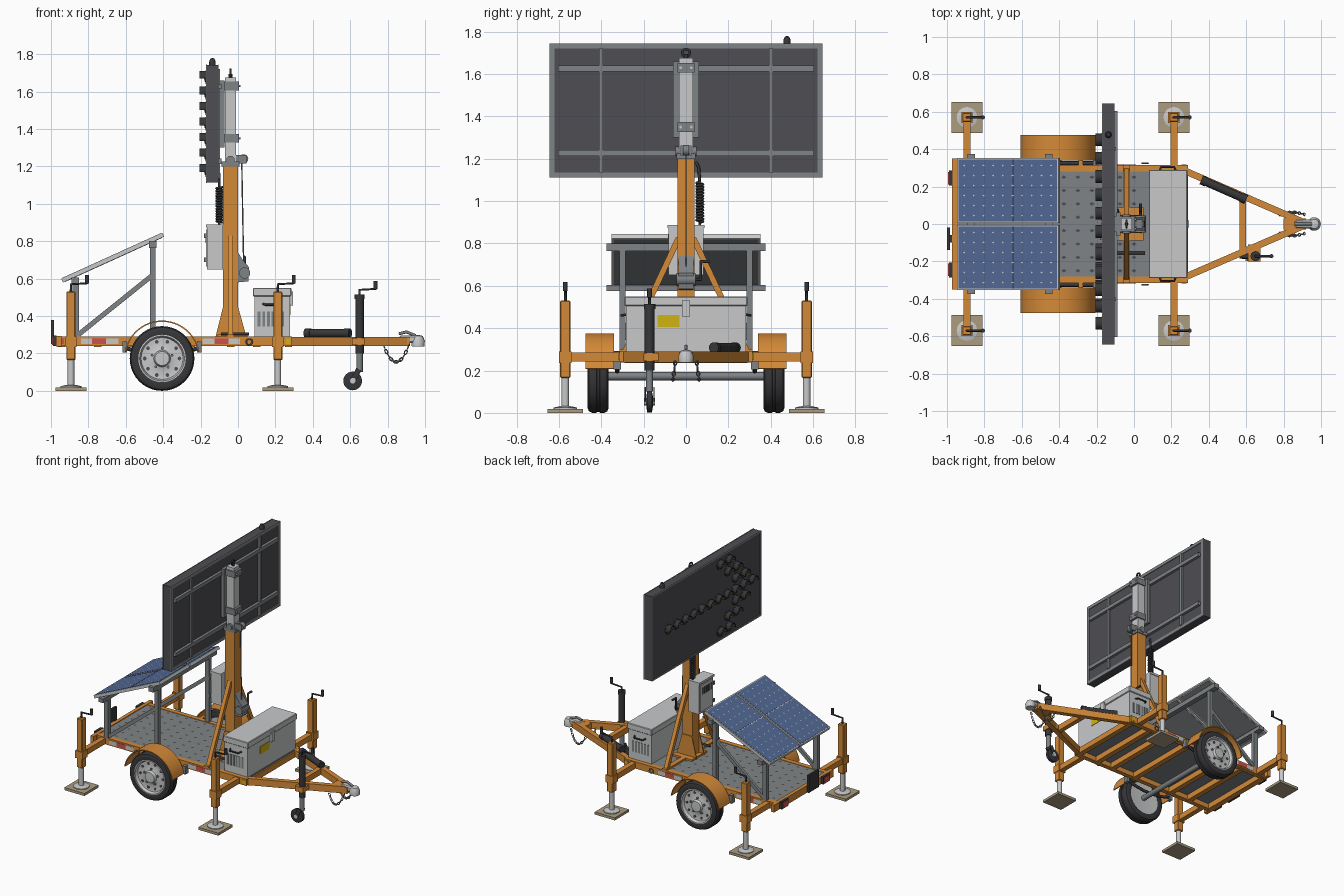
import bpy, bmesh, math
from mathutils import Vector as V, Matrix as X

if "Cube" in bpy.data.objects:
    bpy.data.objects.remove(bpy.data.objects["Cube"])

def mat(name, r, g, b):
    m = bpy.data.materials.new(name)
    m.diffuse_color = [((c / 255 + .055) / 1.055) ** 2.4 for c in (r, g, b)] + [1]
    m.use_nodes = True
    m.node_tree.nodes["Principled BSDF"].inputs["Base Color"].default_value = m.diffuse_color
    return m
ORANGE, BLACK = mat("orange_paint", 212, 138, 56), mat("black_rubber", 55, 55, 58)
DARK, STEEL = mat("sign_charcoal", 78, 77, 82), mat("steel_grey", 128, 132, 134)
LIGHT, BLUE = mat("light_grey", 200, 201, 202), mat("solar_blue", 82, 104, 148)
YELLOW, TAN = mat("amber_yellow", 208, 180, 16), mat("pad_tan", 172, 156, 128)
RED = mat("reflector_red", 208, 80, 78)

def finish(name, bm, m, smooth=False, M=None):
    bmesh.ops.recalc_face_normals(bm, faces=bm.faces)
    if M: bm.transform(M)
    me = bpy.data.meshes.new(name)
    bm.to_mesh(me); bm.free()
    me.materials.append(m)
    if smooth:
        for p in me.polygons: p.use_smooth = True
        me.set_sharp_from_angle(angle=math.radians(38))
    ob = bpy.data.objects.new(name, me)
    bpy.context.collection.objects.link(ob)
    return ob

def box(name, x0, x1, y0, y1, z0, z1, m, M=None, bevel=0):
    bm = bmesh.new()
    bmesh.ops.create_cube(bm, size=1)
    for v in bm.verts:
        v.co = ((x0 + x1) / 2 + v.co.x * (x1 - x0), (y0 + y1) / 2 + v.co.y * (y1 - y0), (z0 + z1) / 2 + v.co.z * (z1 - z0))
    if bevel: bmesh.ops.bevel(bm, geom=bm.edges[:], offset=bevel, segments=1, affect='EDGES')
    return finish(name, bm, m, False, M)

def frame(a, b):  # local z runs from a to b
    d = (b - a).normalized()
    u = V((0, 0, 1)) if abs(d.z) < .99 else V((1, 0, 0))
    s = u.cross(d).normalized()
    return X.Translation(a) @ X((s, d.cross(s), d)).transposed().to_4x4()

def beam(name, a, b, w, h, m):
    a, b = V(a), V(b)
    return box(name, -w / 2, w / 2, -h / 2, h / 2, 0, (b - a).length, m, frame(a, b))

def lathe(name, prof, a, b, m, n=24):  # profile of (radius, height), axis a->b
    bm = bmesh.new()
    vs = [bm.verts.new((r, 0, h)) for r, h in prof]
    es = [bm.edges.new(p) for p in zip(vs, vs[1:])]
    bmesh.ops.spin(bm, geom=vs + es, angle=math.tau, steps=n, axis=(0, 0, 1), cent=(0, 0, 0), use_merge=True)
    bmesh.ops.remove_doubles(bm, verts=bm.verts, dist=1e-5)
    return finish(name, bm, m, True, frame(V(a), V(b)))

def cyl(name, a, b, r, m, n=16):
    L = (V(b) - V(a)).length
    return lathe(name, [(0, 0), (r, 0), (r, L), (0, L)], a, b, m, n)

def prism(name, pts, y0, y1, m, M=None):  # xz outline extruded along y
    bm = bmesh.new()
    f = bm.faces.new([bm.verts.new((x, y0, z)) for x, z in pts])
    e = bmesh.ops.extrude_face_region(bm, geom=[f])
    bmesh.ops.translate(bm, vec=(0, y1 - y0, 0), verts=[v for v in e['geom'] if isinstance(v, bmesh.types.BMVert)])
    return finish(name, bm, m, True, M)

def pipe(name, pts, r, m):
    cu = bpy.data.curves.new(name, 'CURVE')
    cu.dimensions, cu.bevel_depth, cu.bevel_resolution, cu.use_fill_caps = '3D', r, 2, True
    sp = cu.splines.new('POLY'); sp.points.add(len(pts) - 1)
    for p, c in zip(sp.points, pts): p.co = (*c, 1)
    ob = bpy.data.objects.new(name, cu)
    me = bpy.data.meshes.new_from_object(ob)
    bpy.data.objects.remove(ob)
    me.materials.clear(); me.materials.append(m)
    bpy.context.collection.objects.link(bpy.data.objects.new(name, me))

def diamonds(name, M, xs, ys, z, r, m):
    bm = bmesh.new()
    for x in xs:
        for y in ys:
            bm.faces.new([bm.verts.new(p) for p in ((x + r, y, z), (x, y + r * .7, z), (x - r, y, z), (x, y - r * .7, z))])
    finish(name, bm, m, False, M)

def arc(r, n, a0, a1, cx=0, cz=0):
    return [(cx + r * math.cos(a0 + (a1 - a0) * i / n), cz + r * math.sin(a0 + (a1 - a0) * i / n)) for i in range(n + 1)]

def crank(name, x, y, z):
    pipe(name, [(x, y, z), (x, y, z + .04), (x + .085, y, z + .045), (x + .085, y, z + .07)], .007, BLACK)
    cyl(name + "_grip", (x + .085, y, z + .045), (x + .085, y, z + .088), .011, BLACK, 10)

# chassis and deck
for s in (1, -1):
    box("side_rail", -.96, .29, s * .28, s * .315, .24, .29, ORANGE)
    beam("tongue_rail", (.27, s * .285, .264), (.9, s * .012, .264), .036, .05, ORANGE)
for x in (-.945, -.75, -.58, -.25, -.04, .1, .27):
    box("cross_member", x - .02, x + .02, -.29, .29, .235, .277, ORANGE)
box("rear_bumper", -.972, -.945, -.35, .35, .238, .292, ORANGE)
box("deck_plate", -.945, .28, -.282, .282, .277, .287, STEEL)
diamonds("deck_tread", X(), [-.9 + .075 * i for i in range(13)], [-.25 + .0715 * i for i in range(8)], .2885, .014, DARK)
box("tongue_cross", .565, .6, -.14, .14, .242, .286, ORANGE)
box("tongue_nose", .8, .92, -.03, .03, .24, .288, ORANGE)
# coupler and safety chains
box("coupler_body", .86, .96, -.024, .024, .255, .295, LIGHT, bevel=.008)
lathe("coupler_socket", [(0, 0), (.034, 0), (.036, .03), (.025, .055), (0, .062)], (.963, 0, .238), (.963, 0, 1), LIGHT, 20)
pipe("coupler_lever", [(.95, 0, .295), (.9, 0, .315), (.86, 0, .305)], .008, STEEL)
for s in (1, -1):
    for i in range(11):
        t = i / 10
        p = V((.78 + .13 * t, s * (.05 + .012 * math.sin(3 * t)), .24 - .33 * t * (1 - t) - .005 * t))
        q = V((.13, 0, -.33 * (1 - 2 * t)))
        bm = bmesh.new()
        ring = []
        for j in range(8):
            a = j * math.tau / 8
            c, d = V((math.cos(a) * .007, 0, math.sin(a) * .013)), V((math.cos(a), 0, math.sin(a)))
            ring.append([bm.verts.new(c + d * .0035 * math.cos(k * math.pi / 2) + V((0, .0035 * math.sin(k * math.pi / 2), 0))) for k in range(4)])
        for j in range(8):
            for k in range(4):
                bm.faces.new((ring[j][k], ring[j - 1][k], ring[j - 1][k - 3], ring[j][k - 3]))
        finish("chain_link", bm, STEEL, True, frame(p, p + q) @ X.Rotation(i % 2 * math.pi / 2, 4, 'Z'))
# tongue jack
jx, jy = .65, -.172
cyl("jack_tube", (jx, jy, .2), (jx, jy, .5), .023, BLACK)
cyl("jack_cap", (jx, jy, .49), (jx, jy, .515), .027, BLACK)
cyl("jack_inner", (jx, jy, .1), (jx, jy, .21), .017, STEEL)
box("jack_mount", .61, .675, -.2, -.11, .245, .283, ORANGE)
crank("jack_crank", jx, jy, .5)
for s in (1, -1):
    beam("jack_fork", (.645, jy + s * .021, .115), (.612, jy + s * .021, .05), .006, .03, BLACK)
lathe("jack_wheel", [(0, 0), (.028, 0), (.05, .004), (.05, .026), (.028, .03), (0, .03)], (.613, jy - .015, .053), (.613, jy, .053), BLACK)
cyl("jack_hub", (.613, jy - .026, .053), (.613, jy + .026, .053), .017, LIGHT)
# document canister
cyl("canister", (.37, .232, .308), (.59, .135, .308), .022, BLACK)
for a, b in (((.36, .236, .308), (.39, .223, .308)), ((.57, .144, .308), (.6, .131, .308))):
    cyl("canister_cap", a, b, .025, BLACK)

# wheels, fenders, axle, springs
wx, wz = -.406, .173
cyl("axle", (wx, -.38, wz), (wx, .38, wz), .019, STEEL)
for s in (1, -1):
    a, b = (wx, s * .415, wz), (wx, s * 1, wz)
    lathe("tyre", [(.125, -.045), (.15, -.05), (.166, -.043), (.173, -.028), (.173, -.008), (.168, -.006), (.168, .006), (.173, .008), (.173, .028), (.166, .043), (.15, .05), (.125, .045)], a, b, BLACK, 40)
    lathe("rim", [(0, -.03), (.128, -.04), (.132, .045), (.12, .046), (.112, .025), (.075, .02), (.045, .03), (.038, .048), (0, .05)], a, b, LIGHT, 32)
    for i in range(5):
        t = i * math.tau / 5 + .3
        cx, cz = wx + .056 * math.cos(t), wz + .056 * math.sin(t)
        cyl("lug_nut", (cx, s * .435, cz), (cx, s * .452, cz), .008, STEEL, 6)
    for i in range(10):
        t = i * math.tau / 10
        cx, cz = wx + .093 * math.cos(t), wz + .093 * math.sin(t)
        cyl("rim_hole", (cx, s * .43, cz), (cx, s * .44, cz), .01, DARK, 10)
    prism("fender", arc(.203, 24, .18, math.pi - .18, wx, wz) + arc(.196, 24, math.pi - .18, .18, wx, wz), s * .34, s * .475, ORANGE)
    for dx in (-.12, .12):
        box("fender_stay", wx + dx - .012, wx + dx + .012, s * .31, s * .36, .262, .29, ORANGE)
    pipe("leaf_spring", [(wx + .2 * t, s * .325, .195 + .035 * t * t) for t in (-1, -.6, -.2, .2, .6, 1)], .011, BLACK)
    for dx in (-.2, .2):
        box("spring_hanger", wx + dx - .012, wx + dx + .012, s * .308, s * .342, .205, .265, STEEL)

# four stabilizer legs
for x in (-.893, .213):
    for s in (1, -1):
        y = s * .57
        box("stabilizer_arm", x - .019, x + .019, s * .28, s * .55, .242, .284, ORANGE)
        box("stabilizer_collar", x - .03, x + .03, y - .03, y + .03, .235, .29, ORANGE)
        box("stabilizer_tube", x - .024, x + .024, y - .024, y + .024, .165, .53, ORANGE, bevel=.004)
        cyl("stabilizer_leg", (x, y, .03), (x, y, .18), .018, LIGHT)
        lathe("stabilizer_foot", [(0, 0), (.055, 0), (.055, .007), (.025, .014), (0, .014)], (x, y, .018), (x, y, 1), LIGHT)
        box("ground_pad", x - .083, x + .083, y - .083, y + .083, 0, .019, TAN)
        crank("stabilizer_crank", x, y, .53)

# mast
box("mast_base", -.11, .05, -.088, .088, .287, .3, ORANGE)
box("mast_sill", -.058, -.022, -.315, .315, .287, .3, ORANGE)
box("mast_outer", -.08, 0, -.04, .04, .29, 1.21, ORANGE)
box("mast_inner", -.07, -.01, -.033, .033, 1.2, 1.675, LIGHT)
box("mast_collar", -.088, .008, -.046, .046, 1.2, 1.225, STEEL)
for s in (1, -1):
    beam("mast_brace", (-.04, s * .285, .295), (-.04, s * .035, .825), .028, .028, ORANGE)
    prism("mast_gusset", [(-.12, .29), (-.08, .45), (0, .45), (.045, .29)], s * .04, s * .047, ORANGE)
    box("collar_ear", -.06, .045, s * .017, s * .025, 1.215, 1.262, STEEL)
for z in (1.35, 1.63):
    box("sign_clamp", -.112, .006, -.041, .041, z - .023, z + .023, STEEL)
    for s in (1, -1):
        cyl("clamp_bolt", (0, s * .025, z), (.013, s * .025, z), .007, LIGHT, 6)
box("sign_bracket", -.095, -.073, -.062, .062, 1.3, 1.66, STEEL)
cyl("mast_eye_post", (-.04, 0, 1.67), (-.04, 0, 1.695), .01, BLACK)
pipe("mast_eye", [(-.04, y, z) for y, z in arc(.018, 12, 0, math.tau, 0, 1.7)], .006, BLACK)
cyl("pulley", (.03, -.015, 1.24), (.03, .015, 1.24), .025, STEEL)
cyl("pivot_pin", (-.04, -.05, 1.235), (-.04, .05, 1.235), .022, STEEL)
pipe("lift_cable", [(.02, 0, 1.23), (.03, 0, .68)], .0035, STEEL)
# winch
prism("winch_body", [(0, .58), (.055, .585), (.06, .66), (.025, .7), (0, .74)], -.035, .035, STEEL)
cyl("winch_drum", (.035, -.045, .63), (.035, .045, .63), .03, STEEL)
pipe("winch_handle", [(.035, .04, .63), (.035, .07, .63), (.035, .07, .715), (.035, .11, .715)], .008, BLACK)
cyl("mast_lock_bar", (-.09, -.155, .305), (.06, -.155, .305), .008, BLACK)
# coiled cable
pipe("coil_cable", [(-.1 + .016 * math.cos(i * .7), .065 + .016 * math.sin(i * .7), .9 + .19 * i / 126) for i in range(127)], .006, BLACK)
pipe("coil_lead", [(-.1, .065, 1.09), (-.1, .06, 1.16), (-.12, .04, 1.2)], .007, BLACK)
pipe("coil_tail", [(-.1, .065, .87), (-.1, .065, .91)], .007, BLACK)
# control box
box("control_box", -.165, -.08, -.083, .083, .65, .88, LIGHT)
box("control_box_lid", -.172, -.08, -.088, .088, .872, .888, LIGHT)
box("control_door", -.171, -.164, -.072, .072, .665, .862, LIGHT)
for y in (-.05, -.025, 0, .025, .05):
    box("control_vent", -.174, -.17, y - .008, y + .008, .79, .84, DARK)
for z in (.7, .83):
    box("control_latch", -.181, -.168, -.086, -.068, z - .012, z + .012, STEEL)

# tool box
box("tool_box", .088, .278, -.283, .283, .288, .51, LIGHT)
box("tool_box_lid", .08, .285, -.29, .29, .505, .55, LIGHT, bevel=.004)
box("tool_latch", .28, .293, -.02, .02, .455, .53, LIGHT)
box("warning_label", .277, .281, -.135, -.03, .405, .462, YELLOW)
for s in (1, -1):
    for i in range(6):
        box("tool_vent", .105 + i * .025, .12 + i * .025, s * .282, s * .287, .345, .425, STEEL)
    pipe("tool_handle", [(.135, s * .28, .465), (.145, s * .305, .46), (.215, s * .305, .46), (.225, s * .28, .465)], .006, BLACK)

# arrow sign
box("sign_panel", -.166, -.108, -.643, .643, 1.113, 1.743, DARK)
for xa, xb in ((-.108, -.103), (-.17, -.166)):
    w = .024 if xa > -.15 else .012
    for s in (1, -1):
        box("sign_border_side", xa, xb, s * .645, s * (.645 - w), 1.111, 1.745, STEEL)
        zc = 1.428 + s * .317
        box("sign_border_edge", xa, xb, -.645, .645, zc - s * w, zc, STEEL)
for s in (1, -1):
    box("sign_rib", -.108, -.095, s * .392, s * .412, 1.135, 1.72, STEEL)
    box("sign_rail", -.108, -.088, -.605, .605, 1.413 + s * .2, 1.441 + s * .2, STEEL)
lathe("sign_sensor", [(0, 0), (.017, 0), (.017, .018), (.011, .033), (0, .037)], (-.137, .477, 1.743), (-.137, .477, 2), BLACK)
# lamps with visors, arranged as an arrow towards -y
lamps = [(-.53 + .098 * i, 0) for i in range(11)]
for k in (-3, -2, -1, 1, 2, 3):
    lamps += [(-.53 + .09 * abs(k) + d, k) for d in (0, .1)]
T = X.Rotation(math.pi / 2, 4, 'Z')
visor = prism("lamp_visor", arc(.034, 14, -.25, math.pi + .25) + arc(.029, 14, math.pi + .25, -.25), 0, .04, BLACK, T)
ring = lathe("lamp_ring", [(0, 0), (.036, 0), (.036, .008), (0, .008)], (0, 0, 0), (-1, 0, 0), BLACK, 20)
lens = lathe("lamp_lens", [(.027, .008), (.022, .013), (0, .016)], (0, 0, 0), (-1, 0, 0), YELLOW, 20)
for i, (y, k) in enumerate(lamps):
    for src in (visor, ring, lens):
        ob = src
        if i:
            ob = src.copy()
            bpy.context.collection.objects.link(ob)
        ob.location = (-.166, y, 1.428 + k * .083)

# solar array
P = X.Translation((-.67, 0, .712)) @ X.Rotation(-math.atan2(.245, .54), 4, 'Y')
for s in (1, -1):
    box("solar_frame", -.297, .297, s * .006, s * .352, -.011, .011, LIGHT, P)
    box("solar_back", -.285, .285, s * .018, s * .34, -.013, -.011, STEEL, P)
    for a, b in ((-.289, .032), (.037, .289)):
        box("solar_cells", a, b, s * .013, s * .345, .011, .013, BLUE, P)
    diamonds("cell_marks", P, [-.255 + .0567 * i for i in range(10)], [s * (.045 + .0536 * i) for i in range(6)], .0142, .007, LIGHT)
    box("rear_post", -.885, -.85, s * .285, s * .315, .287, .6, STEEL)
    box("front_post", -.47, -.44, s * .285, s * .315, .287, .79, STEEL)
    beam("array_brace", (-.86, s * .3, .295), (-.455, s * .3, .62), .02, .026, STEEL)
box("array_rail_low", -.89, -.85, -.375, .375, .575, .605, STEEL)
box("array_rail_high", -.475, -.435, -.375, .375, .765, .8, STEEL)

# lights, plate and reflective tape
for s in (1, -1):
    box("tail_light_body", -.99, -.97, s * .205, s * .285, .24, .295, BLACK)
    box("tail_light_lens", -.995, -.99, s * .212, s * .278, .246, .289, RED)
    for x0, x1, m in ((-.955, -.93, RED), (-.84, -.78, LIGHT), (-.78, -.705, RED), (-.705, -.64, LIGHT), (-.19, -.125, LIGHT), (-.125, -.05, RED), (-.05, .01, LIGHT), (.255, .28, YELLOW)):
        box("reflective_tape", x0, x1, s * .314, s * .318, .25, .28, m)
    pipe("tie_ring", [(.06 + u, s * .325, w) for u, w in arc(.016, 10, 0, math.tau, 0, .262)], .004, STEEL)
box("plate_holder", -1.0, -.985, -.14, -.02, .25, .38, BLACK)
box("plate_bracket", -.986, -.968, -.1, -.06, .255, .29, BLACK)
